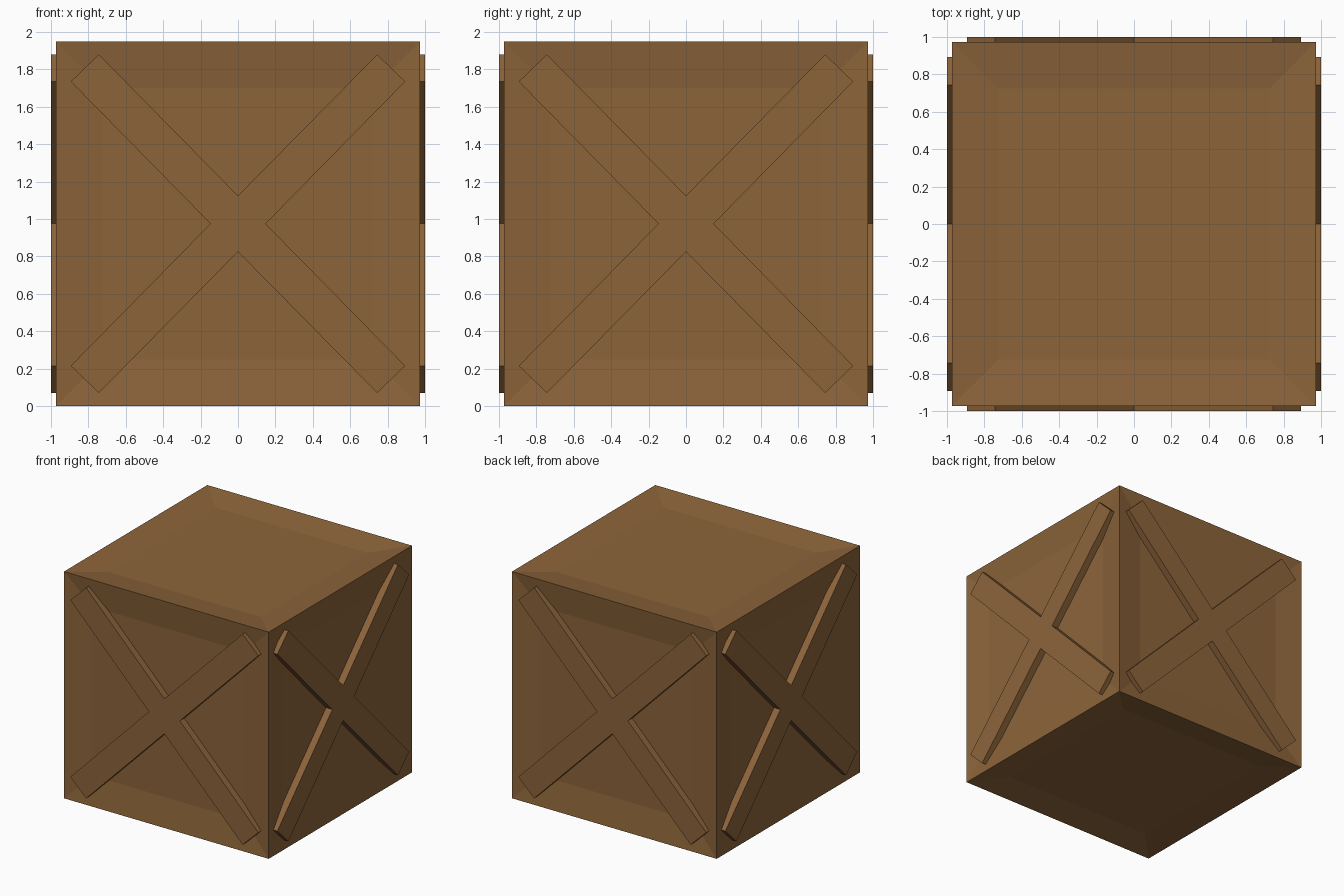
import bpy, bmesh
from math import pi
from mathutils import Matrix, Vector

if "Cube" in bpy.data.objects:
    bpy.data.objects.remove(bpy.data.objects["Cube"])

HALF, HEIGHT = 0.973, 1.948      # crate body
BORDER, RECESS = 0.248, 0.033    # frame width and panel depth
OUTER = 1.0                      # outer face of the cross braces

wood = bpy.data.materials.new("brown wood")
wood.diffuse_color = (0.262, 0.127, 0.042, 1)
wood.use_nodes = True
wood.node_tree.nodes["Principled BSDF"].inputs["Base Color"].default_value = wood.diffuse_color


def add_object(name, bm):
    bmesh.ops.recalc_face_normals(bm, faces=bm.faces)
    mesh = bpy.data.meshes.new(name)
    bm.to_mesh(mesh)
    bm.free()
    mesh.materials.append(wood)
    obj = bpy.data.objects.new(name, mesh)
    bpy.context.collection.objects.link(obj)
    return obj


# Crate body: box with a recessed panel on all six sides
bm = bmesh.new()
bmesh.ops.create_cube(bm, size=1)
bmesh.ops.scale(bm, vec=(2 * HALF, 2 * HALF, HEIGHT), verts=bm.verts)
bmesh.ops.translate(bm, vec=(0, 0, HEIGHT / 2), verts=bm.verts)
bmesh.ops.inset_individual(bm, faces=bm.faces[:], thickness=BORDER,
                           depth=-RECESS, use_even_offset=True)
add_object("crate_body", bm)

# Cross brace outline: right half, then the same points turned half round
right = [(0, 0.15), (0.744, 0.905), (0.894, 0.76),
         (0.1475, 0), (0.894, -0.76), (0.744, -0.905)]
outline = right + [(-x, -z) for x, z in right]


def cross_brace(name, angle):
    bm = bmesh.new()
    back = HALF - RECESS - 0.005
    face = bm.faces.new([bm.verts.new((x, -back, z)) for x, z in outline])
    ext = bmesh.ops.extrude_face_region(bm, geom=[face], use_keep_orig=True)
    front = [v for v in ext["geom"] if isinstance(v, bmesh.types.BMVert)]
    bmesh.ops.translate(bm, vec=Vector((0, back - OUTER, 0)), verts=front)
    bm.transform(Matrix.Translation((0, 0, 0.975)) @ Matrix.Rotation(angle, 4, 'Z'))
    add_object(name, bm)


# One brace on each upright side
for i, side in enumerate(("front", "right", "back", "left")):
    cross_brace(side + "_cross_brace", i * pi / 2)
